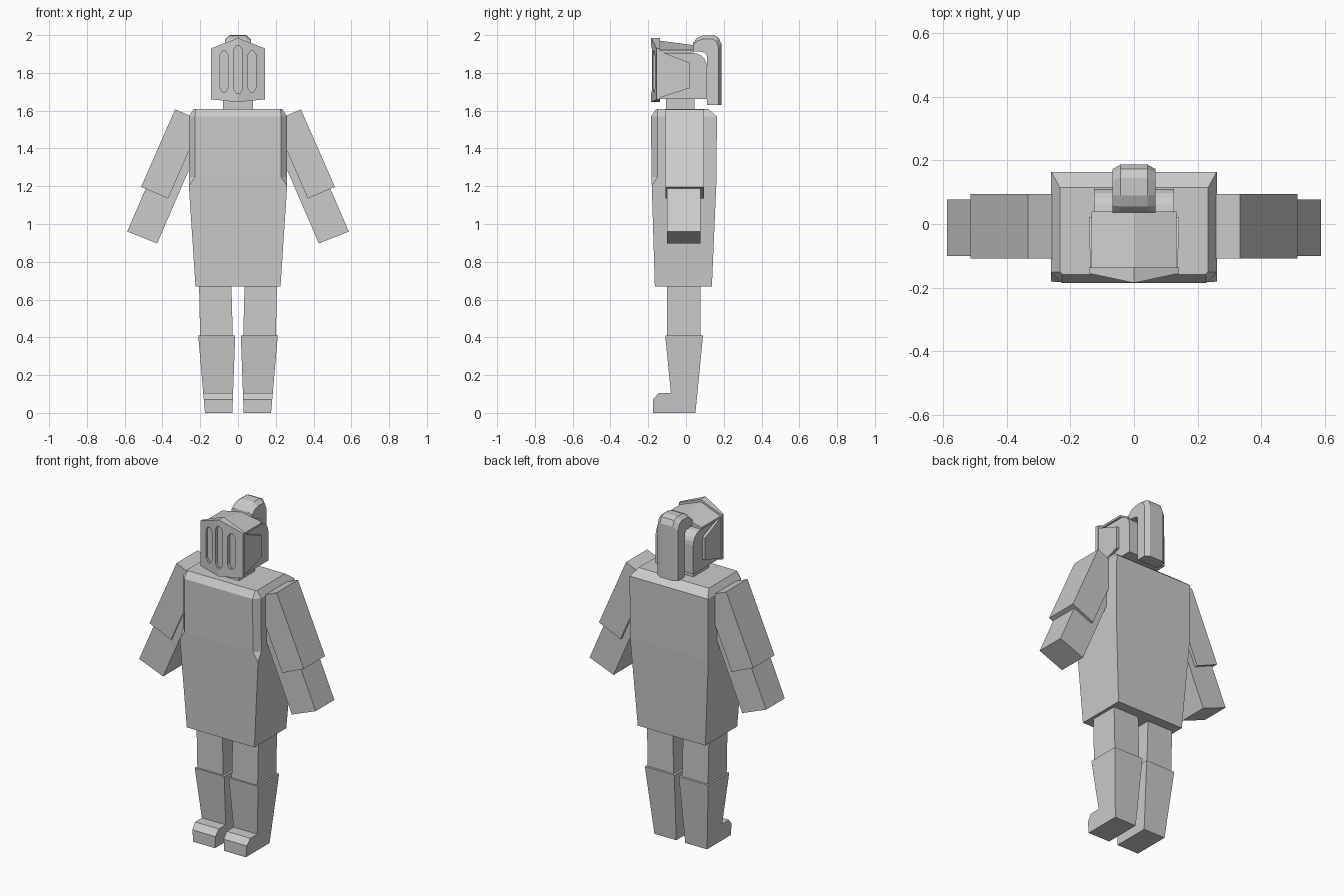
import bpy, bmesh
from math import sin, cos, radians

if "Cube" in bpy.data.objects:
    bpy.data.objects.remove(bpy.data.objects["Cube"])


def loft(name, rings):
    """Skin equal-length rings of points and cap both ends."""
    bm = bmesh.new()
    vs = [[bm.verts.new(p) for p in r] for r in rings]
    n = len(vs[0])
    for a, b in zip(vs, vs[1:]):
        for i in range(n):
            j = (i + 1) % n
            bm.faces.new((a[i], a[j], b[j], b[i]))
    bm.faces.new(vs[0])
    bm.faces.new(vs[-1])
    bmesh.ops.remove_doubles(bm, verts=bm.verts, dist=1e-5)
    bmesh.ops.recalc_face_normals(bm, faces=bm.faces)
    me = bpy.data.meshes.new(name)
    bm.to_mesh(me)
    bm.free()
    ob = bpy.data.objects.new(name, me)
    bpy.context.collection.objects.link(ob)
    return ob


def prism_y(name, xz, y0, y1, s=1):
    return loft(name, [[(s * x, y, z) for x, z in xz] for y in (y0, y1)])


def prism_x(name, yz, x0, x1):
    return loft(name, [[(x, y, z) for y, z in yz] for x in (x0, x1)])


def box(name, x0, x1, y0, y1, z0, z1):
    return prism_y(name, [(x0, z0), (x1, z0), (x1, z1), (x0, z1)], y0, y1)


# Tunic: tapered block, front corners chamfered in the upper half only
def tunic_ring(w, f, b, z, c=0.0, zc=None):
    return [(-w + c, f, z), (w - c, f, z), (w, f + c, z), (w, b, z), (-w, b, z), (-w, f + c, z)]


loft("tunic", [
    tunic_ring(0.225, -0.165, 0.137, 0.67),
    tunic_ring(0.26, -0.181, 0.16, 1.20),
    tunic_ring(0.26, -0.183, 0.161, 1.25, 0.033),
    tunic_ring(0.26, -0.185, 0.164, 1.57, 0.033),
    tunic_ring(0.233, -0.158, 0.115, 1.61, 0.008),
])
box("neck", -0.08, 0.08, -0.105, 0.045, 1.58, 1.70)

# Arms and legs, both sides
for s, side in ((1, "left"), (-1, "right")):
    prism_y("upper_arm_" + side,
            [(0.333, 1.607), (0.513, 1.197), (0.37, 1.135), (0.19, 1.545)], -0.108, 0.094, s)
    prism_y("forearm_" + side,
            [(0.587, 0.96), (0.428, 0.897), (0.212, 1.397), (0.371, 1.46)], -0.1, 0.077, s)
    prism_y("thigh_" + side,
            [(0.207, 0.72), (0.2, 0.38), (0.027, 0.38), (0.036, 0.72)], -0.1, 0.077, s)
    # Boot profile, its sides flaring towards the top
    boot = [(-0.175, 0), (0.05, 0), (0.09, 0.41), (-0.11, 0.41),
            (-0.08, 0.105), (-0.145, 0.105), (-0.175, 0.07)]
    loft("boot_" + side, [
        [(s * (0.175 + 0.087 * z), y, z) for y, z in boot],
        [(s * (0.03 - 0.037 * z), y, z) for y, z in boot]])

# Helmet shell with rounded back
arc = [(0.04 + 0.07 * sin(radians(a)), 1.835 + 0.07 * cos(radians(a))) for a in range(0, 91, 18)]
prism_x("helmet_shell", [(-0.14, 1.905)] + arc + [(0.11, 1.662), (-0.14, 1.662)], -0.125, 0.125)

# Ridged helmet roof
loft("helmet_roof", [
    [(-0.133, y, 1.908), (0.133, y, 1.908), (0.133, y, 1.92), (0, y, r), (-0.133, y, 1.92)]
    for y, r in ((-0.15, 1.972), (0.04, 1.947))])

# Visor side plates
for s, side in ((1, "left"), (-1, "right")):
    plate = [(-0.15, 1.92), (0.022, 1.852), (0.022, 1.72), (-0.15, 1.665)]
    loft("visor_side_" + side, [
        [(s * 0.11, y, z) for y, z in plate],
        [(s * (0.142 + 0.03 * (y - 0.022)), y, z) for y, z in plate]])

# Visor front: folded plate with three slots
front = [(-0.142, -0.155, 1.66, 1.93), (0, -0.185, 1.645, 1.985), (0.142, -0.155, 1.66, 1.93)]
visor = loft("visor_front", [
    [(x, y, z0), (x, -0.137, z0), (x, -0.137, z1), (x, y, z1)] for x, y, z0, z1 in front])
for x, z0, z1, depth in ((-0.074, 1.70, 1.915, -0.152), (0, 1.69, 1.945, -0.165),
                         (0.074, 1.70, 1.915, -0.152)):
    w, t, e = 0.022, 0.008, 0.022
    slot = prism_y("slot_cutter", [
        (x - t, z0), (x + t, z0), (x + w, z0 + e), (x + w, z1 - e),
        (x + t, z1), (x - t, z1), (x - w, z1 - e), (x - w, z0 + e)], -0.25, depth)
    slot.hide_render = True
    m = visor.modifiers.new("slot", 'BOOLEAN')
    m.operation, m.solver, m.object = 'DIFFERENCE', 'EXACT', slot
    bpy.context.view_layer.objects.active = visor
    bpy.ops.object.modifier_apply(modifier=m.name)
    bpy.data.objects.remove(slot)

# Plume: (inner, outer) points swept over the crown and down the back
path = [((0.035, 1.913), (0.037, 1.957)), ((0.07, 1.912), (0.055, 1.982)),
        ((0.095, 1.908), (0.09, 1.998)), ((0.108, 1.9), (0.145, 2.0)),
        ((0.112, 1.885), (0.172, 1.988)), ((0.112, 1.86), (0.187, 1.955)),
        ((0.112, 1.63), (0.187, 1.63))]
rings = []
for (iy, iz), (oy, oz) in path:
    my, mz = oy + (iy - oy) * 0.2, oz + (iz - oz) * 0.2
    rings.append([(-0.068, iy, iz), (0.068, iy, iz), (0.068, my, mz),
                  (0.042, oy, oz), (-0.042, oy, oz), (-0.068, my, mz)])
loft("plume", rings)
